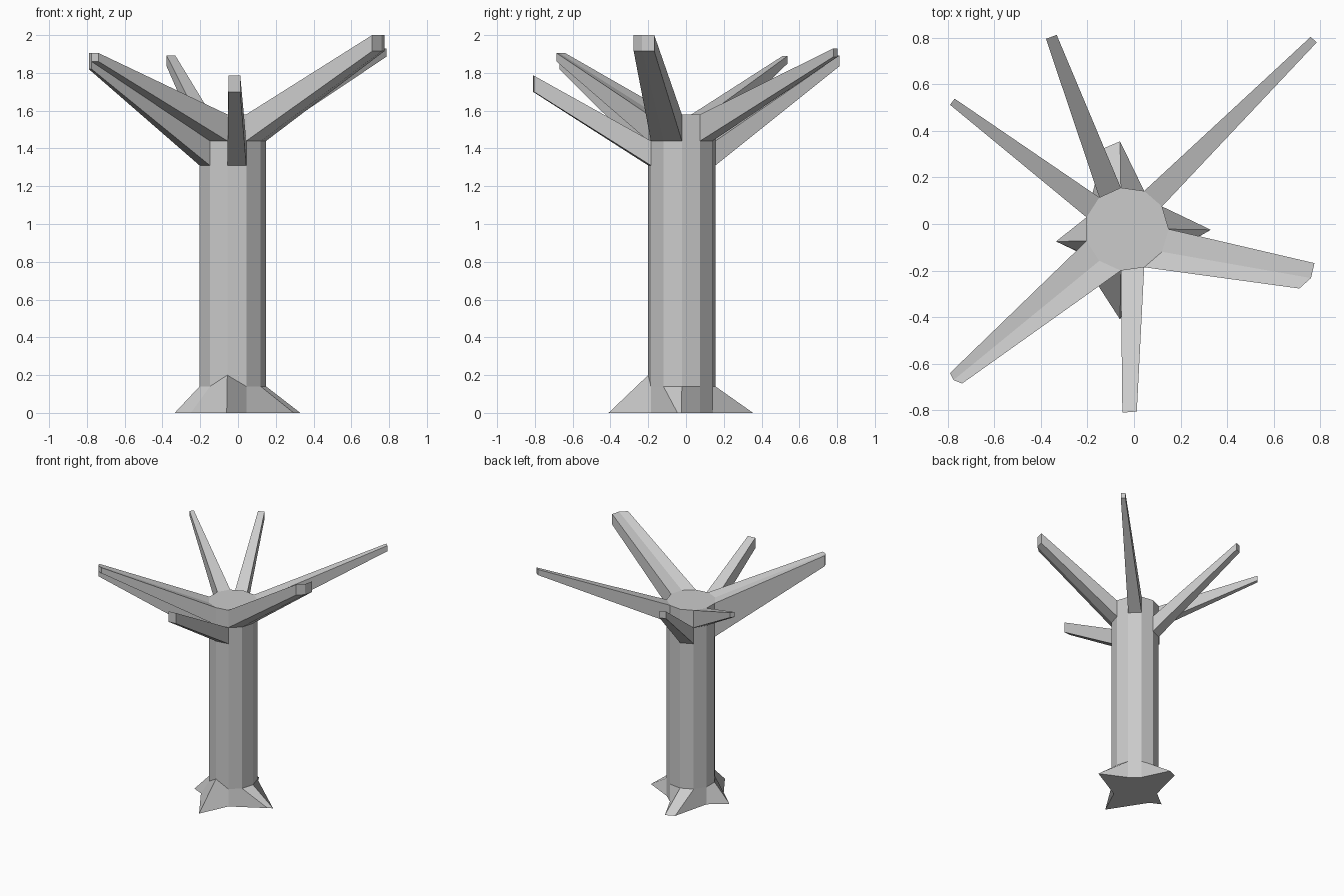
import bpy, bmesh, math

if "Cube" in bpy.data.objects:
    bpy.data.objects.remove(bpy.data.objects["Cube"])

N = 11
CX, CY, R = -0.031, -0.022, 0.18
LEVELS = [0, 0.14, 1.31, 1.44, 1.58]

# root tips: ground-ring corners pulled outwards
ROOTS = {0: (0.33, -0.025), 3: (-0.06, 0.355), 4: (-0.13, 0.325), 6: (-0.335, -0.075),
         7: (-0.25, -0.115), 8: (-0.06, -0.41), 10: (0.295, -0.045)}

# branches: (side, row) trunk cells, tip xy per corner, tip z per level
BRANCHES = [
    ([(8, 2)], {8: (-0.05, -0.81), 9: (0.012, -0.805)}, {2: 1.70, 3: 1.785}),
    ([(6, 2), (6, 3), (7, 3)], {6: (-0.79, -0.64), 7: (-0.775, -0.67), 8: (-0.738, -0.685)},
     {2: 1.82, 3: 1.86, 4: 1.905}),
    ([(9, 3), (10, 3)], {9: (0.71, -0.277), 10: (0.76, -0.232), 0: (0.775, -0.168)},
     {3: 1.915, 4: 2.0}),
    ([(1, 3)], {1: (0.785, 0.78), 2: (0.758, 0.803)}, {3: 1.885, 4: 1.93}),
    ([(3, 2)], {3: (-0.332, 0.812), 4: (-0.378, 0.795)}, {2: 1.835, 3: 1.892}),
    ([(4, 3)], {4: (-0.77, 0.538), 5: (-0.79, 0.512)}, {3: 1.85, 4: 1.89}),
]

bm = bmesh.new()


def corners(k, j):
    n = (k + 1) % N
    return [(k, j), (n, j), (n, j + 1), (k, j + 1)]


# trunk rings
grid = {}
for j, z in enumerate(LEVELS):
    for k in range(N):
        a = math.tau * k / N
        x, y = CX + R * math.cos(a), CY + R * math.sin(a)
        if j == 0:
            x, y = ROOTS.get(k, (x, y))
        h = 0.2 if (j == 1 and k == 8) else z
        grid[k, j] = bm.verts.new((x, y, h))

# trunk walls, leaving openings where branches grow
used = {c for cells, _, _ in BRANCHES for c in cells}
for j in range(len(LEVELS) - 1):
    for k in range(N):
        if (k, j) not in used:
            bm.faces.new([grid[c] for c in corners(k, j)])
bm.faces.new([grid[k, 4] for k in range(N)])
bm.faces.new([grid[k, 0] for k in reversed(range(N))])

# branches: tip cap plus side walls around the region outline
for cells, xy, zs in BRANCHES:
    quads = [corners(*c) for c in cells]
    tip = {c: bm.verts.new((*xy[c[0]], zs[c[1]])) for c in dict.fromkeys(sum(quads, []))}
    edges = [(q[i], q[(i + 1) % 4]) for q in quads for i in range(4)]
    for q in quads:
        bm.faces.new([tip[c] for c in q])
    for a, b in edges:
        if (b, a) not in edges:
            bm.faces.new([grid[a], grid[b], tip[b], tip[a]])

bmesh.ops.recalc_face_normals(bm, faces=bm.faces[:])
mesh = bpy.data.meshes.new("tree_trunk")
bm.to_mesh(mesh)
bm.free()
bpy.context.collection.objects.link(bpy.data.objects.new("tree_trunk", mesh))
